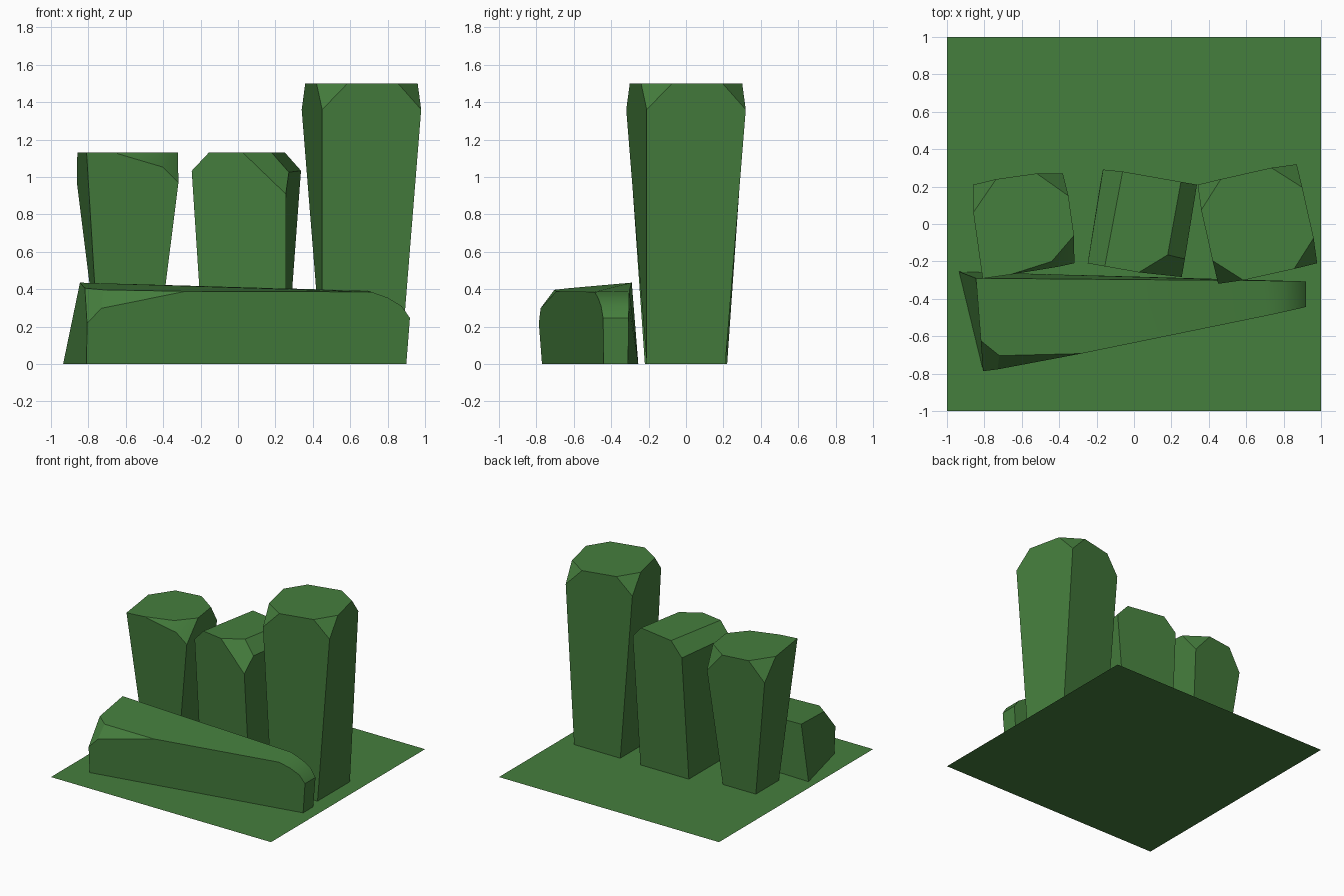
import bpy, bmesh, math
from mathutils import Vector, Matrix

cube = bpy.data.objects.get("Cube")
if cube:
    bpy.data.objects.remove(cube, do_unlink=True)

# Single moss green material
GREEN = (0.06, 0.21, 0.047, 1)
green = bpy.data.materials.new("moss_green")
green.use_nodes = True
green.diffuse_color = GREEN
green.node_tree.nodes["Principled BSDF"].inputs["Base Color"].default_value = GREEN


def finish(name, bm):
    """Turn a bmesh into a shaded, coloured object."""
    bmesh.ops.recalc_face_normals(bm, faces=bm.faces[:])
    mesh = bpy.data.meshes.new(name)
    bm.to_mesh(mesh)
    bm.free()
    mesh.materials.append(green)
    obj = bpy.data.objects.new(name, mesh)
    bpy.context.collection.objects.link(obj)
    bpy.ops.object.select_all(action="DESELECT")
    obj.select_set(True)
    bpy.context.view_layer.objects.active = obj
    bpy.ops.object.shade_smooth_by_angle(angle=math.radians(30))
    return obj


def square(center, half, z, turn=0):
    """Four corners, counter-clockwise from front -x, turned about the center."""
    rot = Matrix.Rotation(math.radians(turn), 3, "Z")
    mid = Vector((center, 0, z))
    return [mid + rot @ Vector((sx * half, sy * half, 0))
            for sx, sy in ((-1, -1), (1, -1), (1, 1), (-1, 1))]


def stone(name, base, top, cuts):
    """Block between two quads, chipped by planes through three points each."""
    bm = bmesh.new()
    low = [bm.verts.new(p) for p in base]
    high = [bm.verts.new(p) for p in top]
    bm.faces.new(low[::-1])
    bm.faces.new(high)
    for i in range(4):
        j = (i + 1) % 4
        bm.faces.new((low[i], low[j], high[j], high[i]))
    middle = sum((Vector(p) for p in base + top), Vector()) / 8
    for cut in cuts:
        a, b, c = (Vector(p) for p in cut)
        normal = (b - a).cross(c - a).normalized()
        if normal.dot(middle - a) > 0:
            normal.negate()
        bmesh.ops.bisect_plane(bm, geom=bm.verts[:] + bm.edges[:] + bm.faces[:],
                               plane_co=a, plane_no=normal, clear_outer=True)
        rim = [e for e in bm.edges if e.is_boundary]
        bmesh.ops.holes_fill(bm, edges=rim, sides=0)
    # The ground closes the underside
    under = [f for f in bm.faces if all(abs(v.co.z) < 1e-5 for v in f.verts)]
    bmesh.ops.delete(bm, geom=under, context="FACES_ONLY")
    return finish(name, bm)


# Ground sheet
bm = bmesh.new()
bmesh.ops.create_grid(bm, x_segments=1, y_segments=1, size=1)
finish("ground_sheet", bm)

# Tall stone: all four top corners chipped alike
H = 1.5
base, top = square(0.66, 0.21, 0), square(0.66, 0.277, H, 12.6)
chips = []
for i in range(4):
    p = top[i]
    chips.append([p.lerp(top[i - 1], 0.25), p.lerp(top[(i + 1) % 4], 0.25),
                  p.lerp(base[i], 0.14 / H)])
stone("tall_stone", base, top, chips)

# Middle stone: two chamfered sides and one chipped front corner
H = 1.13
stone("middle_stone", square(0.04, 0.22, 0), square(0.045, 0.258, H, -10), [
    [(-0.155, -0.22, H), (-0.06, 0.285, H), (-0.25, -0.21, 1.03)],
    [(0.18, -0.165, H), (0.25, 0.22, H), (0.34, 0.21, 1.03)],
    [(0.04, -0.25, H), (0.18, -0.165, H), (0.26, -0.28, 0.91)]])

# Small stone: back corners chipped, front corner rounded by two chips
stone("small_stone", square(-0.59, 0.15, 0), square(-0.59, 0.258, H, 8), [
    [(-0.86, 0.06, H), (-0.73, 0.25, H), (-0.86, 0.21, 0.97)],
    [(-0.52, 0.27, H), (-0.35, 0.15, H), (-0.38, 0.27, 0.97)],
    [(-0.66, -0.27, H), (-0.44, -0.2, H), (-0.42, -0.23, 1.06)],
    [(-0.44, -0.2, H), (-0.32, -0.06, H), (-0.32, -0.21, 0.97)]])

# Fallen stone: rounded front corner and rounded narrow end
slope = [(0.7, 0.39), (0.8, 0.355), (0.875, 0.31), (0.92, 0.245)]
end_cuts = [[(x0, -0.3, z0), (x0, -0.5, z0), (x1, -0.4, z1)]
            for (x0, z0), (x1, z1) in zip(slope, slope[1:])]
stone("fallen_stone",
      [(-0.81, -0.77, 0), (0.9, -0.44, 0), (0.9, -0.31, 0), (-0.935, -0.255, 0)],
      [(-0.805, -0.8, 0.39), (0.93, -0.445, 0.385), (0.93, -0.305, 0.385), (-0.845, -0.29, 0.435)],
      end_cuts + [
          [(-0.81, -0.635, 0.4), (-0.72, -0.705, 0.395), (-0.8, -0.79, 0.22)],
          [(-0.72, -0.705, 0.395), (-0.24, -0.69, 0.39), (-0.71, -0.775, 0.3)]])
